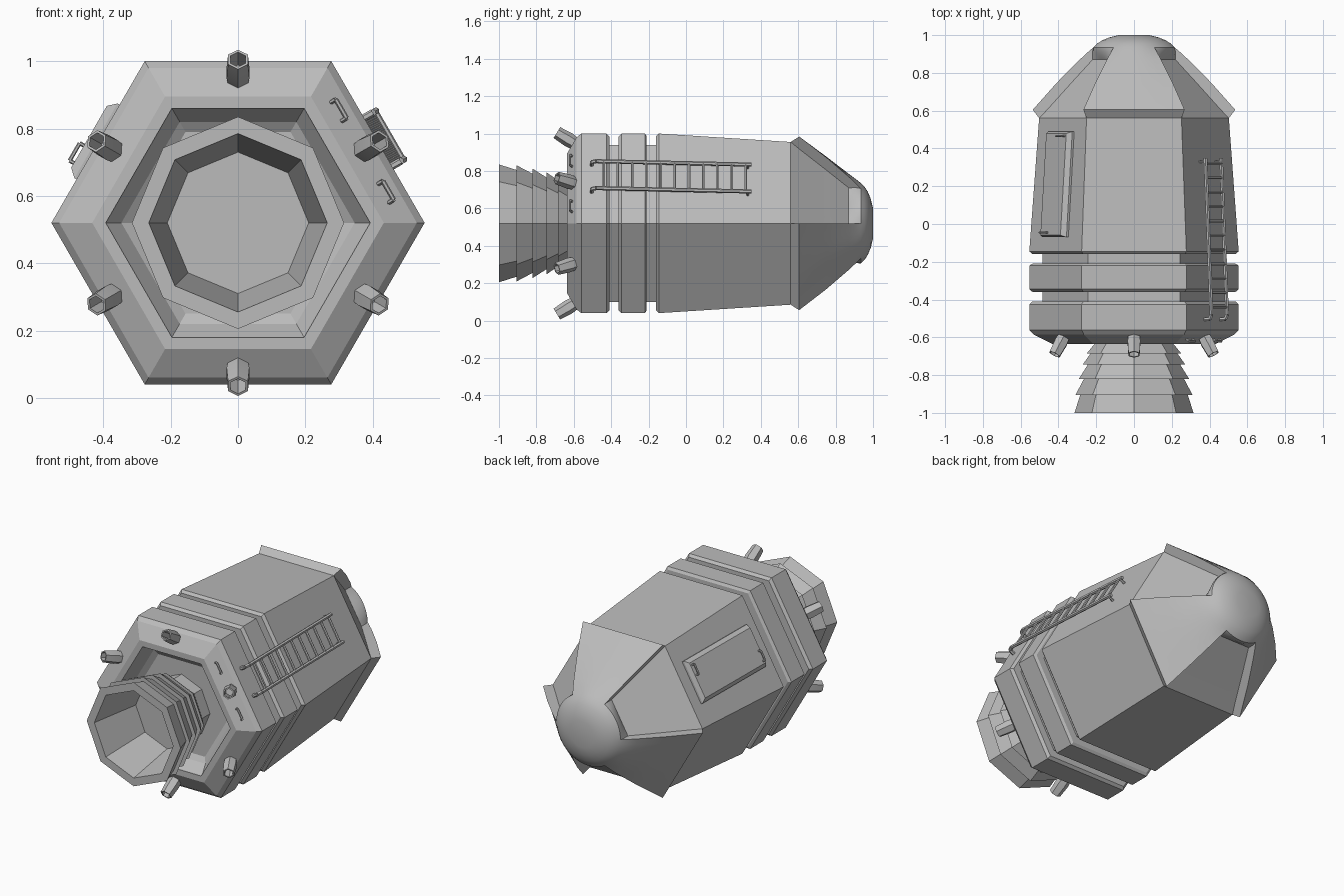
import bpy, bmesh
from math import sin, cos, pi, radians
from mathutils import Vector, Matrix

if "Cube" in bpy.data.objects:
    bpy.data.objects.remove(bpy.data.objects["Cube"], do_unlink=True)

AXIS_Z = 0.52
HEX = cos(pi / 6)

grey = bpy.data.materials.new("hull_grey")
grey.use_nodes = True
grey.diffuse_color = (0.5, 0.5, 0.5, 1)
grey.node_tree.nodes["Principled BSDF"].inputs["Base Color"].default_value = (0.5, 0.5, 0.5, 1)


def finish(bm, name, smooth=None):
    bmesh.ops.recalc_face_normals(bm, faces=bm.faces)
    mesh = bpy.data.meshes.new(name)
    bm.to_mesh(mesh)
    bm.free()
    mesh.materials.append(grey)
    ob = bpy.data.objects.new(name, mesh)
    bpy.context.collection.objects.link(ob)
    if smooth:
        bpy.ops.object.select_all(action="DESELECT")
        ob.select_set(True)
        bpy.context.view_layer.objects.active = ob
        bpy.ops.object.shade_smooth_by_angle(angle=radians(smooth))
    return ob


def hull_point(angle, r, t, y):
    """Point r out from the long axis at an angle, shifted t sideways."""
    return Vector((r * cos(angle) - t * sin(angle), y, AXIS_Z + r * sin(angle) + t * cos(angle)))


def skin(bm, rings, cap_start=True, cap_end=True):
    rows = [[bm.verts.new(p) for p in ring] for ring in rings]
    n = len(rows[0])
    for a, b in zip(rows, rows[1:]):
        for i in range(n):
            j = (i + 1) % n
            bm.faces.new((a[i], a[j], b[j], b[i]))
    if cap_start:
        bm.faces.new(rows[0])
    if cap_end:
        bm.faces.new(rows[-1])


def lathe(name, profile, sides):
    bm = bmesh.new()
    skin(bm, [[hull_point(2 * pi * i / sides, r, 0, y) for i in range(sides)]
              for y, r in profile])
    return finish(bm, name)


def tube(bm, a, b, radius, sides=6):
    d = b - a
    m = Matrix.Translation((a + b) / 2) @ d.to_track_quat("Z", "Y").to_matrix().to_4x4()
    bmesh.ops.create_cone(bm, cap_ends=True, segments=sides, radius1=radius,
                          radius2=radius, depth=d.length, matrix=m)


def path(bm, points, radius):
    for a, b in zip(points, points[1:]):
        tube(bm, a, b, radius)


# Hexagonal hull with two grooves and a recessed engine bay, by flat-to-axis distance
hull = [(-0.54, 0.27), (-0.56, 0.30), (-0.625, 0.34), (-0.635, 0.34), (-0.635, 0.375),
        (-0.585, 0.46), (-0.56, 0.48), (-0.425, 0.48), (-0.41, 0.465), (-0.41, 0.42),
        (-0.36, 0.42), (-0.36, 0.465), (-0.345, 0.48), (-0.22, 0.48), (-0.21, 0.465),
        (-0.21, 0.42), (-0.16, 0.42), (-0.16, 0.465), (-0.145, 0.48), (0.56, 0.435)]
lathe("hull", [(y, r / HEX) for y, r in hull], 6)

# Stepped eight-sided engine bell, outside then inside
bell = [(-0.53, 0.19), (-0.63, 0.19)]
for y0, y1, r0, r1 in [(-0.63, -0.685, 0.205, 0.25), (-0.685, -0.745, 0.23, 0.272),
                       (-0.745, -0.82, 0.245, 0.292), (-0.82, -0.905, 0.265, 0.31),
                       (-0.905, -1.0, 0.285, 0.315)]:
    bell += [(y0, r0), (y1, r1)]
bell += [(-1.0, 0.265), (-0.68, 0.21)]
lathe("engine_bell", bell, 8)

# Nose: rows are distance along, flat-to-axis distance and roundness
dome = [(0.935, 0.215, 1), (0.955, 0.195, 1), (0.973, 0.167, 1), (0.988, 0.13, 1), (1.0, 0.08, 1)]
raised = [(0.56, 0.435, 0), (0.605, 0.464, 0), (0.75, 0.357, 0.1), (0.87, 0.265, 0.45),
          (0.91, 0.235, 0.75)] + dome
sunken = [(0.56, 0.435, 0), (0.605, 0.398, 0), (0.75, 0.285, 0), (0.87, 0.19, 0),
          (0.91, 0.212, 0.75)] + dome
STEPS = 8
columns = []
for side in range(6):
    rows = raised if side % 2 else sunken
    for k in range(STEPS + 1):
        columns.append((side * pi / 3, -pi / 6 + k * pi / 3 / STEPS, rows))
# Side one faces straight up: turn each sector centre by thirty degrees
bm = bmesh.new()
rings = []
for row in range(len(raised)):
    ring = []
    for centre, local, rows in columns:
        y, apothem, roundness = rows[row]
        r = apothem * ((1 - roundness) / cos(local) + roundness)
        ring.append(hull_point(centre + pi / 6 + local, r, 0, y))
    rings.append(ring)
skin(bm, rings, cap_start=False)
bmesh.ops.remove_doubles(bm, verts=bm.verts, dist=0.0005)
finish(bm, "nose", 28)

# Six hollow thrusters splayed outwards around the front
for i in range(6):
    angle = pi / 6 + i * pi / 3
    base, tip = hull_point(angle, 0.415, 0, -0.575), hull_point(angle, 0.485, 0, -0.69)
    axis = (tip - base).normalized()
    side = hull_point(angle, 0, 1, 0) - hull_point(angle, 0, 0, 0)
    up = axis.cross(side)
    bm = bmesh.new()
    skin(bm, [[base + axis * d + (up * cos(k * pi / 3) + side * sin(k * pi / 3)) * r
               for k in range(6)]
              for d, r in [(0, 0.032), (0.06, 0.039), (0.135, 0.034), (0.135, 0.026), (0.06, 0.026)]])
    finish(bm, f"thruster_{i + 1}", 40)

# Ladder on the upper left side, with rails bent into the hull
LADDER = pi / 6


def rail_r(y):
    return 0.522 - 0.044 * (y + 0.5)


bm = bmesh.new()
for t in (-0.083, 0.083):
    path(bm, [hull_point(LADDER, 0.47, t, -0.505), hull_point(LADDER, 0.51, t, -0.505),
              hull_point(LADDER, rail_r(-0.48), t, -0.48),
              hull_point(LADDER, rail_r(0.35), t, 0.35)], 0.011)
for i in range(11):
    y = -0.44 + i * 0.076
    tube(bm, hull_point(LADDER, rail_r(y), -0.083, y), hull_point(LADDER, rail_r(y), 0.083, y), 0.008)
for t in (-0.083, 0.083):
    tube(bm, hull_point(LADDER, 0.44, t, 0.33), hull_point(LADDER, rail_r(0.33), t, 0.33), 0.008)
finish(bm, "ladder", 40)

# Two grab handles on the front chamfer below the ladder
for name, t in (("upper", 0.14), ("lower", -0.14)):
    bm = bmesh.new()
    path(bm, [hull_point(LADDER, 0.415, t - 0.032, -0.605), hull_point(LADDER, 0.435, t - 0.032, -0.62),
              hull_point(LADDER, 0.435, t + 0.032, -0.62), hull_point(LADDER, 0.415, t + 0.032, -0.605)], 0.007)
    finish(bm, name + "_grab_handle", 40)

# Bevelled hatch on the upper right side, following the hull taper
HATCH = 5 * pi / 6
bm = bmesh.new()
rings = []
for lift, inset in [(-0.03, 0), (0.012, 0), (0.036, 0.022)]:
    ring = []
    for t, y in [(-1, -0.07), (1, -0.07), (1, 0.49), (-1, 0.49)]:
        r = 0.475 - 0.0634 * (y + 0.07) + lift
        ring.append(hull_point(HATCH, r, t * (0.128 - inset), y + (inset if y < 0 else -inset) * 0.5))
    rings.append(ring)
skin(bm, rings)
finish(bm, "hatch")

# Small handles at both ends of the hatch
for name, t, y in (("front", 0.06, -0.045), ("rear", -0.06, 0.465)):
    r = 0.511 - 0.0634 * (y + 0.07)
    bm = bmesh.new()
    path(bm, [hull_point(HATCH, r - 0.01, t - 0.03, y), hull_point(HATCH, r + 0.016, t - 0.03, y),
              hull_point(HATCH, r + 0.016, t + 0.03, y), hull_point(HATCH, r - 0.01, t + 0.03, y)], 0.006)
    finish(bm, name + "_hatch_handle", 40)
